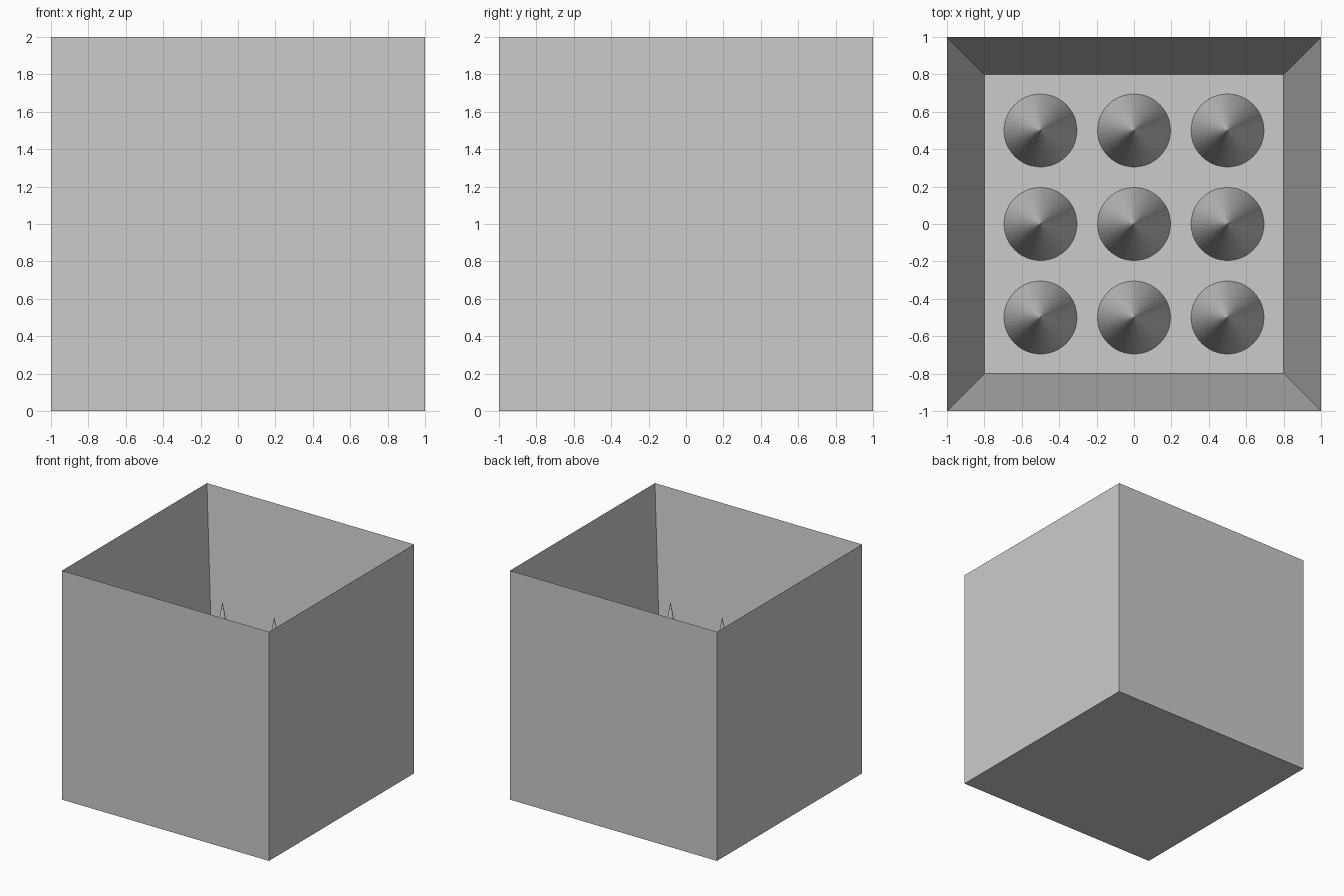
import bpy, bmesh
from mathutils import Matrix, Vector

if "Cube" in bpy.data.objects:
    bpy.data.objects.remove(bpy.data.objects["Cube"])

FLOOR_Z = 0.2
TIP_Z = 1.29
RADIUS = 0.195
SPACING = 0.5


def add_object(name, bm):
    mesh = bpy.data.meshes.new(name)
    bm.to_mesh(mesh)
    bm.free()
    obj = bpy.data.objects.new(name, mesh)
    bpy.context.collection.objects.link(obj)
    return obj


# Open box: inset the top face, then sink it so the walls taper to a sharp rim
bm = bmesh.new()
bmesh.ops.create_cube(bm, size=2, matrix=Matrix.Translation((0, 0, 1)))
top = max(bm.faces, key=lambda f: f.calc_center_median().z)
rim = bmesh.ops.extrude_discrete_faces(bm, faces=[top])["faces"][0]
for v in rim.verts:
    v.co = Vector((v.co.x * 0.8, v.co.y * 0.8, FLOOR_Z))
bmesh.ops.recalc_face_normals(bm, faces=bm.faces[:])
add_object("open_box", bm)

# Grid of 3 x 3 spikes standing on the box floor
height = TIP_Z - FLOOR_Z
for row in range(3):
    for col in range(3):
        bm = bmesh.new()
        bmesh.ops.create_cone(bm, cap_ends=True, segments=48,
                              radius1=RADIUS, radius2=0, depth=height)
        bmesh.ops.remove_doubles(bm, verts=bm.verts[:], dist=1e-5)
        spike = add_object(f"spike_{row}_{col}", bm)
        spike.location = ((col - 1) * SPACING, (row - 1) * SPACING,
                          FLOOR_Z + height / 2)
